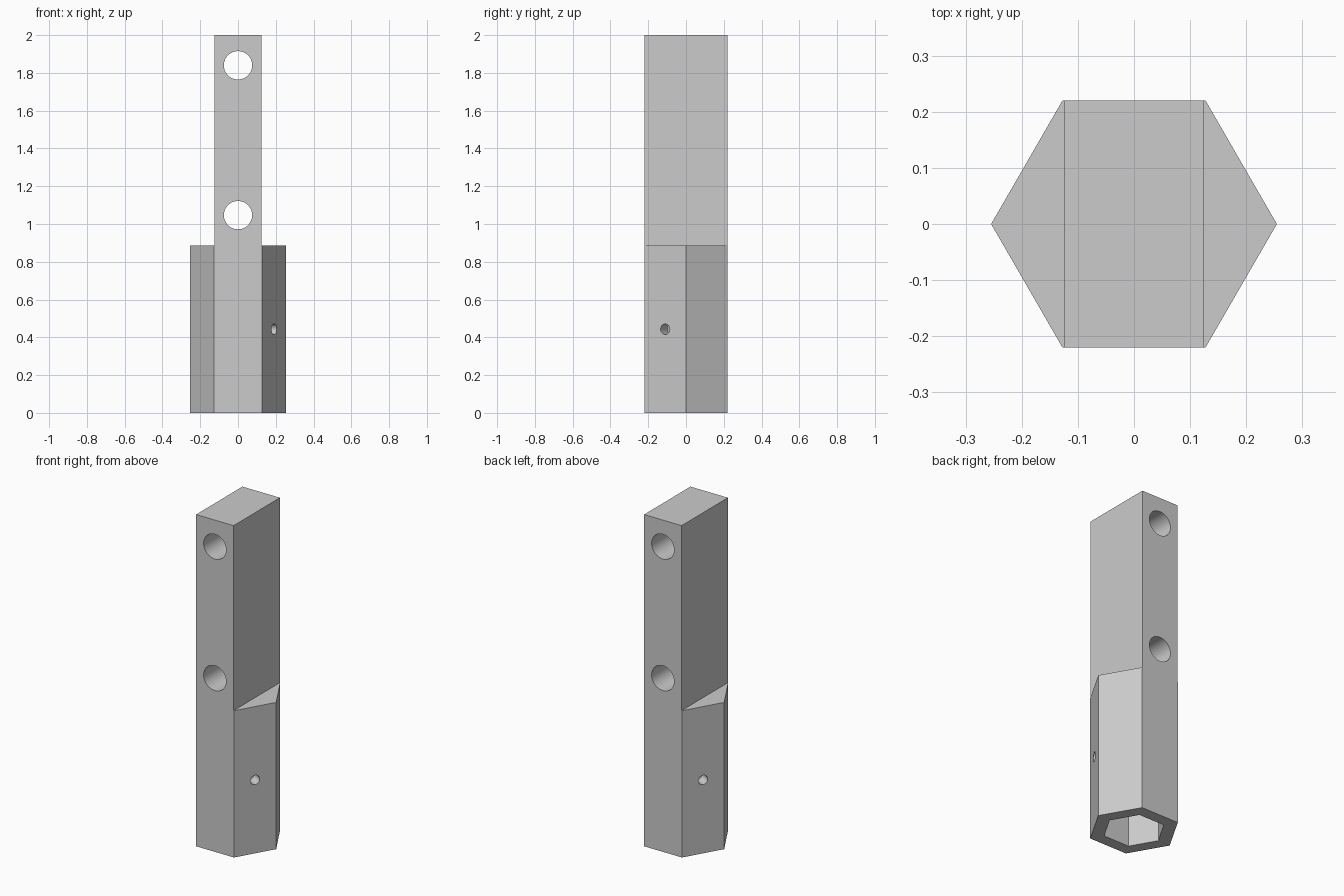
import bpy
from math import radians, cos

cube = bpy.data.objects.get("Cube")
if cube:
    bpy.data.objects.remove(cube, do_unlink=True)

APOTHEM = 0.2205
SHOULDER = 0.885
HALF_BAR = 0.125

grey = bpy.data.materials.new("plain grey")
grey.use_nodes = True
grey.diffuse_color = (0.6, 0.6, 0.6, 1)
grey.node_tree.nodes["Principled BSDF"].inputs["Base Color"].default_value = (0.6, 0.6, 0.6, 1)


def prism(name, sides, radius, length, centre, rotation=(0, 0, 0)):
    bpy.ops.mesh.primitive_cylinder_add(vertices=sides, radius=radius, depth=length,
                                        location=centre, rotation=rotation)
    obj = bpy.context.object
    obj.name = name
    obj.data.materials.append(grey)
    return obj


def cut(body, cutter):
    cutter.hide_render = True
    mod = body.modifiers.new("cut", "BOOLEAN")
    mod.operation = "DIFFERENCE"
    mod.solver = "EXACT"
    mod.object = cutter
    bpy.context.view_layer.objects.active = body
    bpy.ops.object.modifier_apply(modifier=mod.name)
    bpy.data.objects.remove(cutter, do_unlink=True)


# Hexagonal stock, points along x and flats facing front and back
body = prism("hex_socket_bar", 6, APOTHEM / cos(radians(30)), 2, (0, 0, 1), (0, 0, radians(30)))

# Mill both sides above the shoulder down to a flat bar
for side in (-1, 1):
    bpy.ops.mesh.primitive_cube_add(size=1, location=(side * (HALF_BAR + 0.25), 0, SHOULDER + 0.75))
    mill = bpy.context.object
    mill.scale = (0.5, 1, 1.5)
    mill.data.materials.append(grey)
    cut(body, mill)

# Hexagonal socket in the underside
cut(body, prism("socket_cutter", 6, 0.173, 1.0, (0, 0, 0.3), (0, 0, radians(30))))

# Two pin holes through the bar, front to back
for z in (1.047, 1.84):
    cut(body, prism("pin_hole_cutter", 48, 0.075, 1, (0, 0, z), (radians(90), 0, 0)))

# Set screw hole through two opposite flats of the socket
cut(body, prism("screw_hole_cutter", 32, 0.028, 1, (0, 0, 0.443), (0, radians(90), radians(-30))))

bpy.ops.object.select_all(action="DESELECT")
body.select_set(True)
bpy.context.view_layer.objects.active = body
bpy.ops.object.shade_smooth_by_angle(angle=radians(30))
